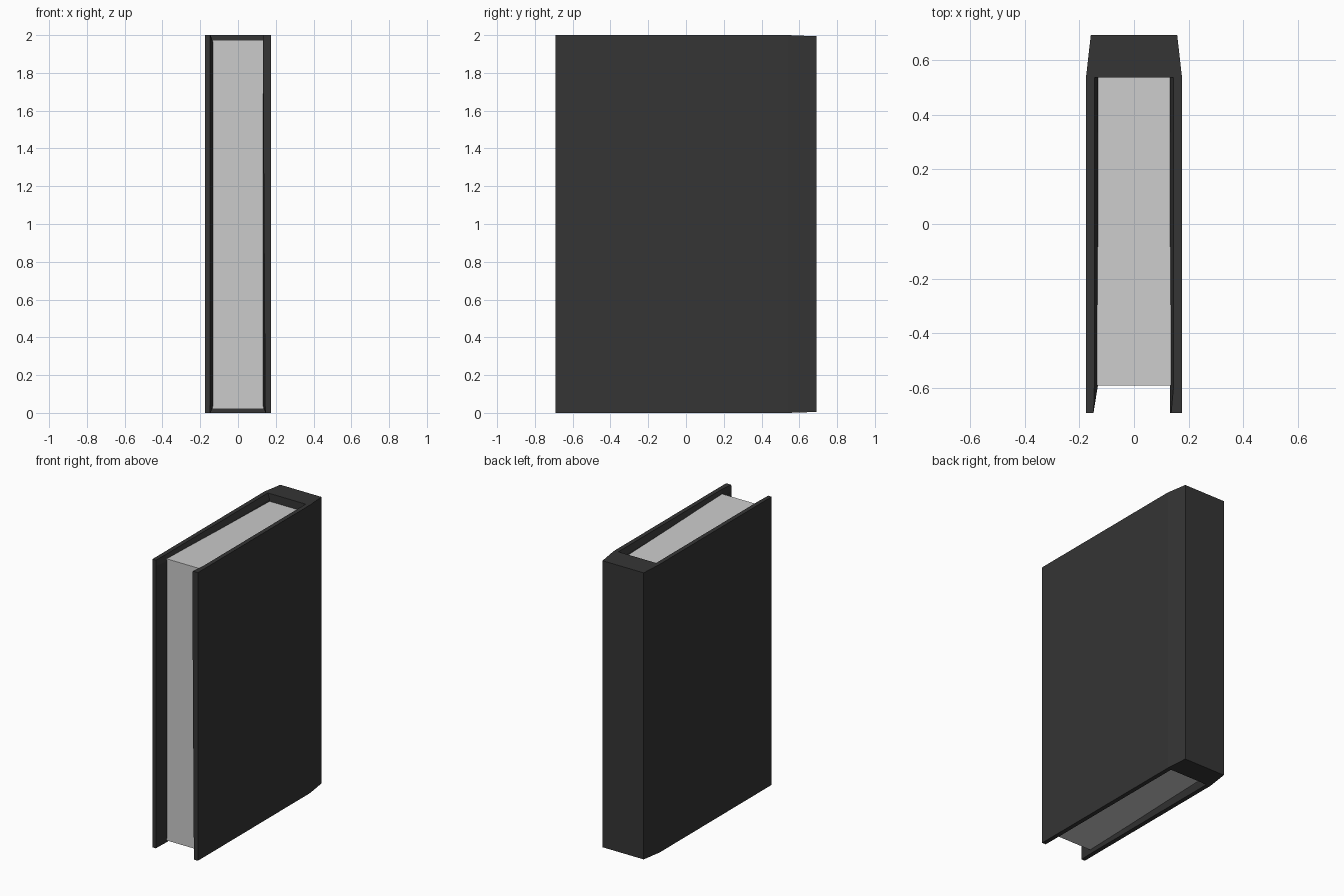
import bpy
import bmesh

if "Cube" in bpy.data.objects:
    bpy.data.objects.remove(bpy.data.objects["Cube"])


def loft(name, rings):
    """Skin a stack of closed rings and cap both ends."""
    bm = bmesh.new()
    layers = [[bm.verts.new(p) for p in ring] for ring in rings]
    n = len(layers[0])
    for a, b in zip(layers, layers[1:]):
        for i in range(n):
            j = (i + 1) % n
            bm.faces.new((a[i], a[j], b[j], b[i]))
    bm.faces.new(layers[0][::-1])
    bm.faces.new(layers[-1])
    bmesh.ops.recalc_face_normals(bm, faces=bm.faces)
    mesh = bpy.data.meshes.new(name)
    bm.to_mesh(mesh)
    bm.free()
    obj = bpy.data.objects.new(name, mesh)
    bpy.context.collection.objects.link(obj)
    return obj


def cover_ring(z, z_spine, inner, right_front):
    """U-shaped outline: boards on both sides, tapered spine at the back."""
    outer = [(-.175, -.69, z), (-.175, .54, z), (-.158, .69, z_spine),
             (.158, .69, z_spine), (.175, .54, z), (.175, -.69, z)]
    inside = [(right_front, -.69, z), (inner, -.59, z), (inner, .535, z),
              (-inner, .535, z), (-inner, -.59, z), (-.148, -.69, z)]
    return outer + inside


# Cover: inner edges are bevelled at top and bottom
cover = loft("book_cover", [
    cover_ring(0, .005, .145, .146),
    cover_ring(.04, .04, .132, .144),
    cover_ring(1.96, 1.96, .132, .132),
    cover_ring(2, 1.994, .145, .136),
])
black = bpy.data.materials.new("cover_black")
black.diffuse_color = (.035, .035, .035, 1)
black.use_nodes = True
black.node_tree.nodes["Principled BSDF"].inputs["Base Color"].default_value = black.diffuse_color
cover.data.materials.append(black)

# Page block: slightly shorter towards the spine
FRONT, BACK, W = -.59, .54, .135
loft("page_block", [
    [(-W, FRONT, .02), (W, FRONT, .02), (W, BACK, .05), (-W, BACK, .05)],
    [(-W, FRONT, 1.975), (W, FRONT, 1.975), (W, BACK, 1.945), (-W, BACK, 1.945)],
])
